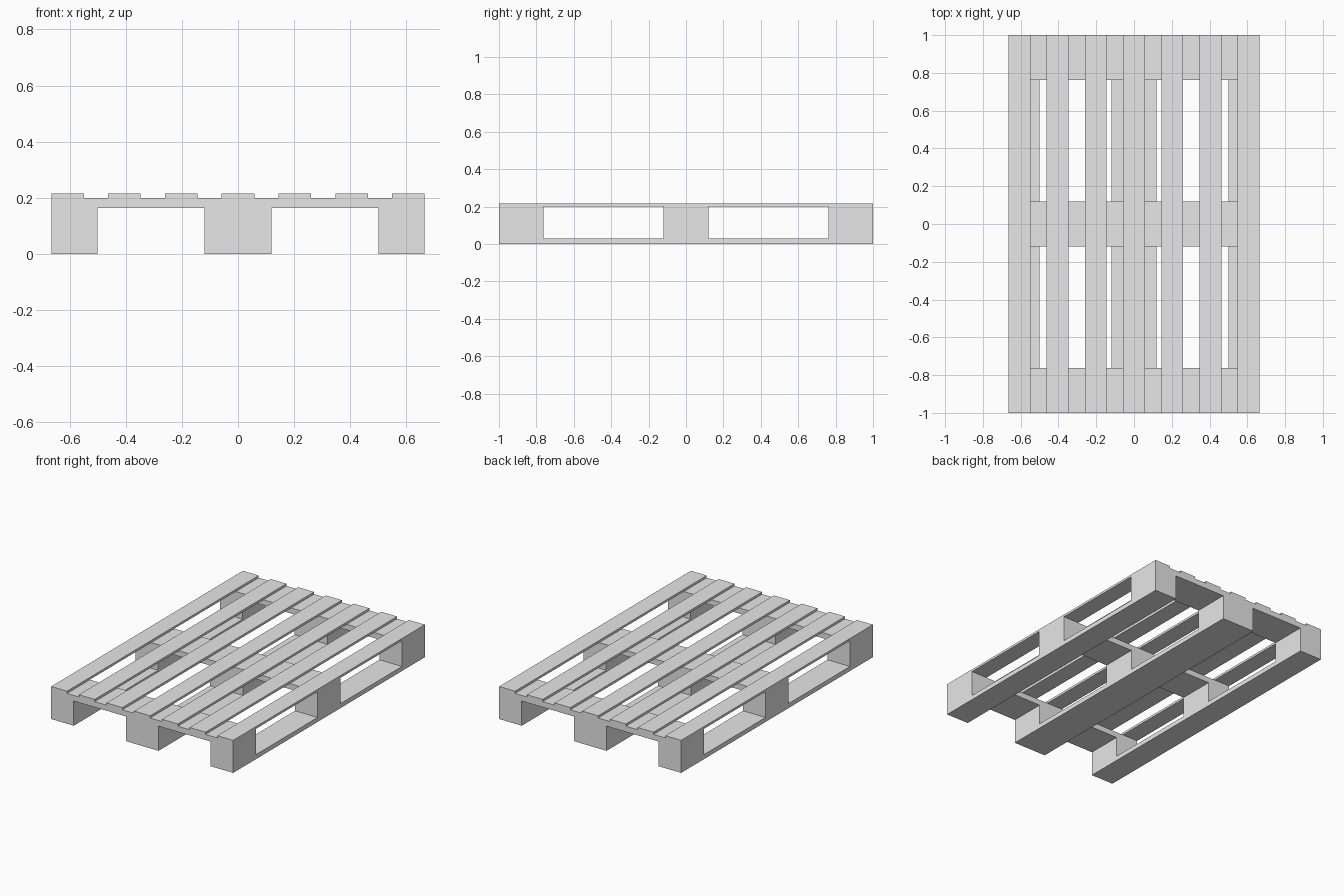
import bpy

cube = bpy.data.objects.get("Cube")
if cube:
    bpy.data.objects.remove(cube, do_unlink=True)

grey = bpy.data.materials.new("pale_grey")
grey.use_nodes = True
colour = (0.8, 0.8, 0.8, 1)
grey.diffuse_color = colour
grey.node_tree.nodes["Principled BSDF"].inputs["Base Color"].default_value = colour

# Overall extents and layer heights
HALF_X, HALF_Y = 0.665, 1.0
RUNNER_TOP, BLOCK_TOP, BOARD_TOP, SLAT_TOP = 0.03, 0.163, 0.2, 0.215


def box(name, xs, ys, zs):
    """Add a flat-sided box spanning the given ranges."""
    spans = (xs, ys, zs)
    bpy.ops.mesh.primitive_cube_add(size=1, location=[(a + b) / 2 for a, b in spans])
    ob = bpy.context.object
    ob.name = name
    ob.scale = [b - a for a, b in spans]
    bpy.ops.object.transform_apply(location=False, rotation=False, scale=True)
    ob.data.materials.append(grey)
    return ob


columns = {"right": (-HALF_X, -0.5), "middle": (-0.12, 0.12), "left": (0.5, HALF_X)}
rows = {"front": (-HALF_Y, -0.762), "centre": (-0.12, 0.12), "back": (0.762, HALF_Y)}

# Bottom runners, with spacer blocks standing on them
for side, xs in columns.items():
    box(f"{side}_runner", xs, (-HALF_Y, HALF_Y), (0, RUNNER_TOP))
    for place, ys in rows.items():
        box(f"{place}_{side}_block", xs, ys, (RUNNER_TOP, BLOCK_TOP))

# Cross boards over the blocks
for place, ys in rows.items():
    box(f"{place}_cross_board", (-HALF_X, HALF_X), ys, (BLOCK_TOP, BOARD_TOP))

# Evenly spaced deck slats
SLATS, WIDTH = 7, 0.116
step = (2 * HALF_X - WIDTH) / (SLATS - 1)
for i in range(SLATS):
    x = -HALF_X + i * step
    box(f"deck_slat_{i + 1}", (x, x + WIDTH), (-HALF_Y, HALF_Y), (BOARD_TOP, SLAT_TOP))
